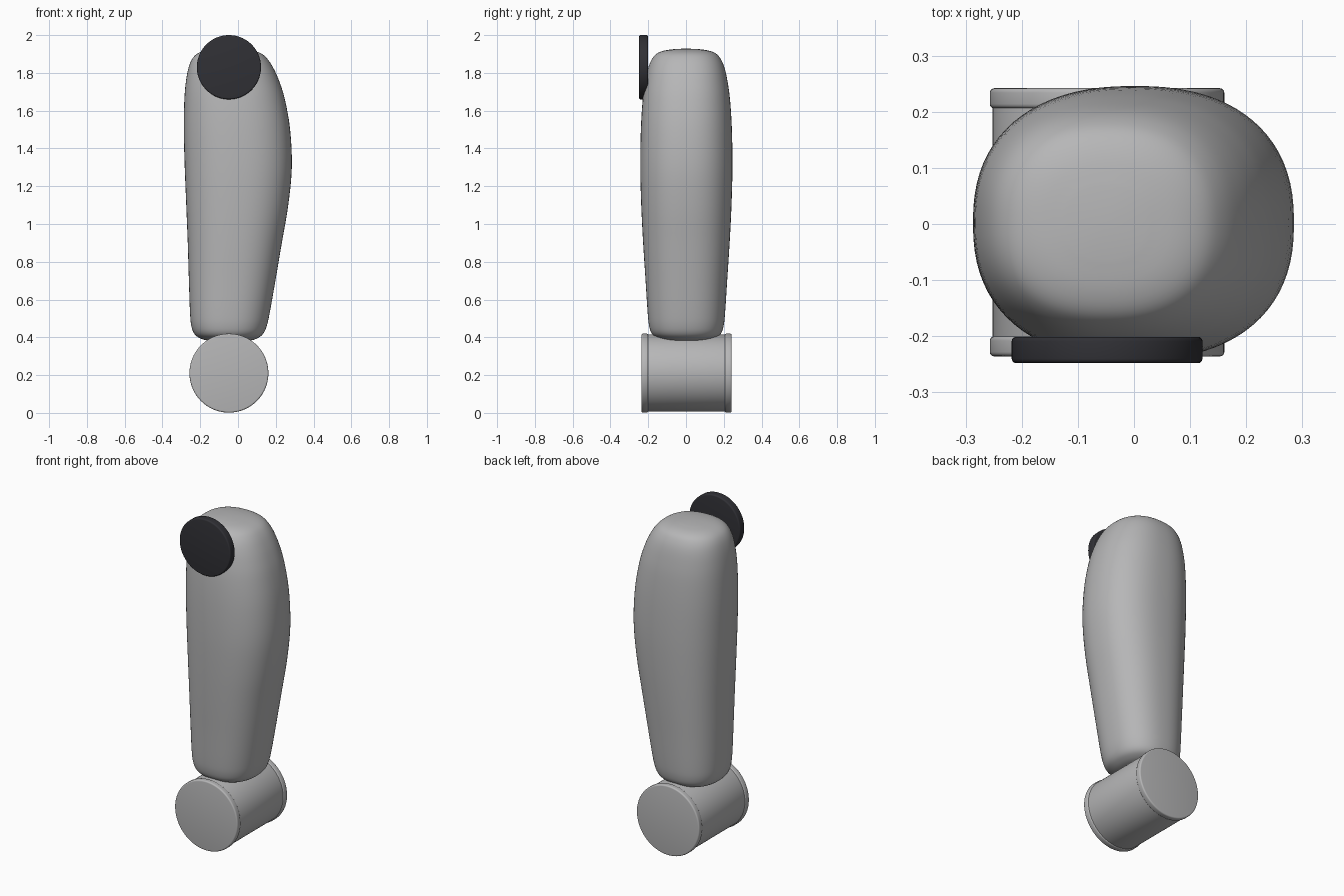
import bpy, bmesh, math
from mathutils import Vector

if "Cube" in bpy.data.objects:
    bpy.data.objects.remove(bpy.data.objects["Cube"])


def material(name, rgb):
    m = bpy.data.materials.new(name)
    m.diffuse_color = (*rgb, 1)
    m.use_nodes = True
    m.node_tree.nodes["Principled BSDF"].inputs["Base Color"].default_value = m.diffuse_color
    return m


GREY = material("light grey", (0.47, 0.47, 0.475))
DARK = material("charcoal", (0.03, 0.03, 0.036))


def finish(name, bm, mat, angle):
    bmesh.ops.recalc_face_normals(bm, faces=bm.faces)
    me = bpy.data.meshes.new(name)
    bm.to_mesh(me)
    bm.free()
    ob = bpy.data.objects.new(name, me)
    bpy.context.collection.objects.link(ob)
    me.materials.append(mat)
    bpy.ops.object.select_all(action='DESELECT')
    ob.select_set(True)
    bpy.context.view_layer.objects.active = ob
    bpy.ops.object.shade_smooth_by_angle(angle=math.radians(angle))
    return ob


def loft(bm, rings):
    for a, b in zip(rings, rings[1:]):
        n = len(a)
        for i in range(n):
            bm.faces.new((a[i], a[(i + 1) % n], b[(i + 1) % n], b[i]))


def disc(name, cx, cz, r, y0, y1, bevel, mat):
    """Round drum along y with rounded rims."""
    prof = [(y0, r - bevel)]
    for k in range(1, 5):
        t = k / 4 * math.pi / 2
        prof.append((y0 + bevel * (1 - math.cos(t)), r - bevel + bevel * math.sin(t)))
    prof += [(y0 + y1 - y, q) for y, q in reversed(prof)]
    bm = bmesh.new()
    n = 96
    rings = [[bm.verts.new((cx + q * math.cos(2 * math.pi * i / n), y,
                            cz + q * math.sin(2 * math.pi * i / n))) for i in range(n)]
             for y, q in prof]
    loft(bm, rings)
    bm.faces.new(rings[0])
    bm.faces.new(rings[-1])
    return finish(name, bm, mat, 40)


# Main arm shell: (z, left x, right x, half depth)
ROWS = [Vector(r) for r in [
    (0.378, -0.10, 0.00, 0.05), (0.384, -0.165, 0.07, 0.11),
    (0.398, -0.207, 0.108, 0.155), (0.42, -0.232, 0.134, 0.183),
    (0.46, -0.247, 0.152, 0.197), (0.53, -0.254, 0.168, 0.205),
    (0.70, -0.260, 0.198, 0.216), (0.90, -0.266, 0.232, 0.229),
    (1.10, -0.274, 0.266, 0.239), (1.30, -0.282, 0.285, 0.244),
    (1.50, -0.287, 0.276, 0.241), (1.66, -0.284, 0.248, 0.231),
    (1.76, -0.275, 0.217, 0.217), (1.83, -0.261, 0.185, 0.201),
    (1.875, -0.242, 0.155, 0.181), (1.902, -0.215, 0.124, 0.157),
    (1.918, -0.175, 0.08, 0.118), (1.926, -0.12, 0.02, 0.065)]]


def catmull(p, i, t):
    a, b, c, d = (p[min(max(i + k, 0), len(p) - 1)] for k in (-1, 0, 1, 2))
    return 0.5 * (2 * b + (c - a) * t + (2 * a - 5 * b + 4 * c - d) * t * t
                  + (3 * b - a - 3 * c + d) * t ** 3)


def spow(v):
    return math.copysign(abs(v) ** (2 / 2.35), v)


rows = []
for i in range(len(ROWS) - 1):
    rows += [[catmull([r[k] for r in ROWS], i, s / 4) for k in range(4)] for s in range(4)]
rows.append(list(ROWS[-1]))
bm = bmesh.new()
N = 80
rings = []
for z, xl, xr, hy in rows:
    cx, hx = (xl + xr) / 2, (xr - xl) / 2
    rings.append([bm.verts.new((cx + hx * spow(math.cos(2 * math.pi * i / N)),
                                0.002 + hy * spow(math.sin(2 * math.pi * i / N)), z))
                  for i in range(N)])
loft(bm, rings)
for ring, z in ((rings[0], 0.376), (rings[-1], 1.929)):
    tip = bm.verts.new((-0.05, 0, z))
    for i in range(N):
        bm.faces.new((ring[i], ring[(i + 1) % N], tip))
finish("arm_shell", bm, GREY, 60)

# Lower joint: drum with a cap on each end
JX, JZ = -0.048, 0.2105
disc("joint_drum", JX, JZ, 0.204, -0.21, 0.215, 0.002, GREY)
disc("joint_cap_front", JX, JZ, 0.209, -0.236, -0.2, 0.008, GREY)
disc("joint_cap_back", JX, JZ, 0.209, 0.206, 0.242, 0.008, GREY)

# Dark upper disc on the front
disc("upper_cover", -0.048, 1.83, 0.17, -0.248, -0.201, 0.008, DARK)
